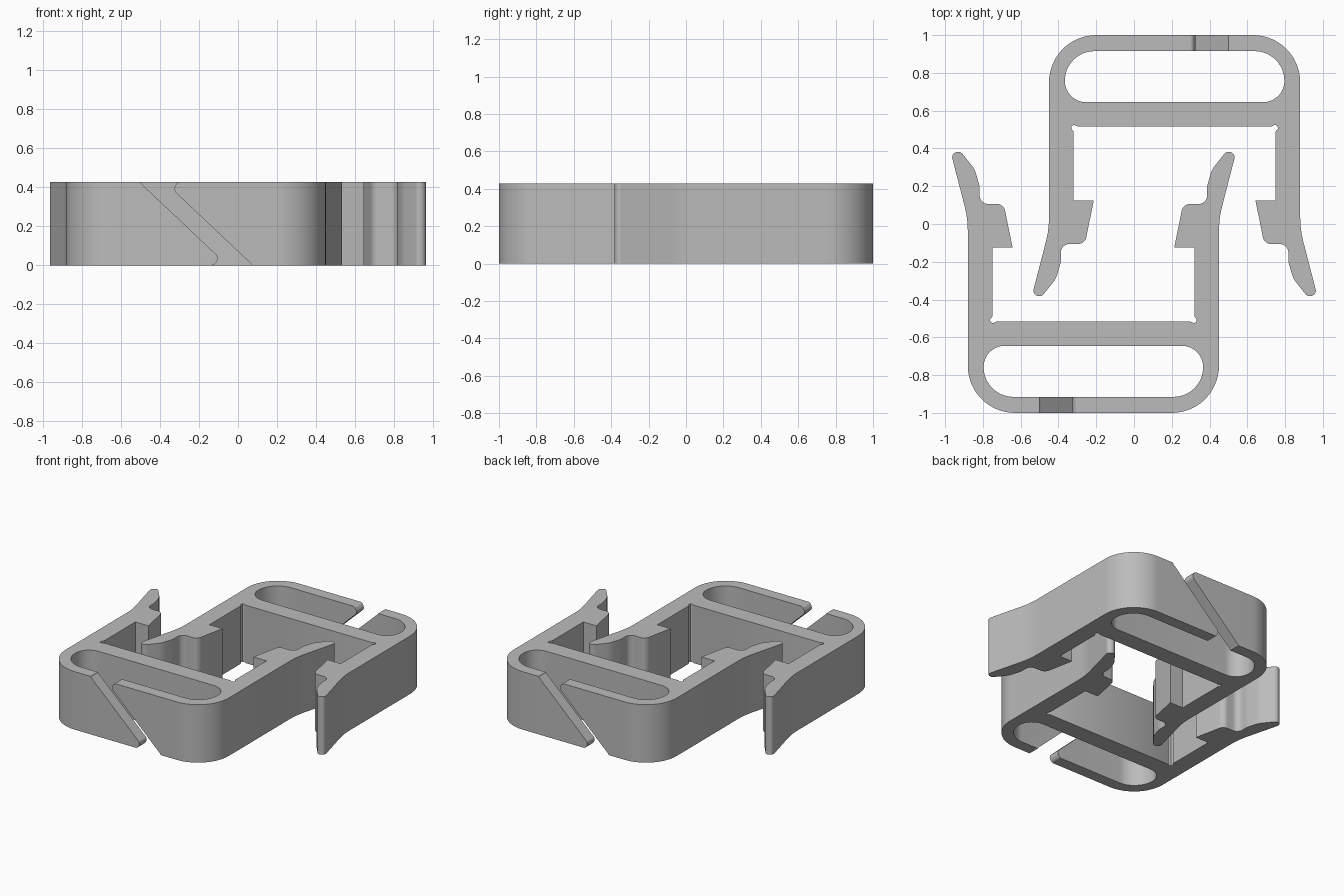
import bpy, bmesh, math
from mathutils import Vector, Matrix

HEIGHT = 0.427
OFFSET = 0.215   # each clip's middle lies this far from the centre

if "Cube" in bpy.data.objects:
    bpy.data.objects.remove(bpy.data.objects["Cube"])

grey = bpy.data.materials.new("plain grey")
grey.use_nodes = True
colour = (0.5, 0.5, 0.5, 1)
grey.diffuse_color = colour
grey.node_tree.nodes["Principled BSDF"].inputs["Base Color"].default_value = colour


def fillet(corners):
    """Turn (x, y, radius) corners into a closed outline with round arcs."""
    outline = []
    for i, (x, y, r) in enumerate(corners):
        p = Vector((x, y))
        if not r:
            outline.append(p)
            continue
        a = (Vector(corners[i - 1][:2]) - p).normalized()
        b = (Vector(corners[(i + 1) % len(corners)][:2]) - p).normalized()
        half = a.angle(b) / 2
        centre = p + (a + b).normalized() * r / math.sin(half)
        start = p + a * r / math.tan(half) - centre
        end = p + b * r / math.tan(half) - centre
        sweep = math.atan2(start.x * end.y - start.y * end.x, start.dot(end))
        steps = max(3, math.ceil(abs(sweep) / 0.11))
        for k in range(steps + 1):
            outline.append(centre + Matrix.Rotation(sweep * k / steps, 2) @ start)
    return outline


def mirrored(half):
    return half + [(-x, y, r) for x, y, r in reversed(half)]


def prism(name, outline, low, high):
    """Extrude a flat outline from z = low to z = high."""
    bm = bmesh.new()
    face = bm.faces.new([bm.verts.new((p[0], p[1], low)) for p in outline])
    top = bmesh.ops.extrude_face_region(bm, geom=[face])["geom"]
    moved = [v for v in top if isinstance(v, bmesh.types.BMVert)]
    bmesh.ops.translate(bm, verts=moved, vec=(0, 0, high - low))
    bmesh.ops.recalc_face_normals(bm, faces=bm.faces)
    mesh = bpy.data.meshes.new(name)
    bm.to_mesh(mesh)
    bm.free()
    mesh.materials.append(grey)
    obj = bpy.data.objects.new(name, mesh)
    bpy.context.collection.objects.link(obj)
    return obj


# Clip outline: loop end, arm, flared finger tab, hook and corner relief
body_half = [
    (0.665, -1.0, 0.25),
    (0.665, 0.03, 0.5),
    (0.754, 0.374, 0.03),
    (0.705, 0.386, 0.03),
    (0.628, 0.29, 0.12),
    (0.602, 0.2, 0.1),
    (0.602, 0.106, 0.045),
    (0.475, 0.106, 0.045),
    (0.428, -0.124, 0),
    (0.535, -0.124, 0),
    (0.535, -0.49, 0),
    (0.547, -0.505, 0),
    (0.545, -0.521, 0),
    (0.53, -0.524, 0),
    (0.512, -0.516, 0),
]
clip = prism("front_clip", fillet(mirrored(body_half)), 0, HEIGHT)

# Strap slot
slot_half = [(0.581, -0.915, 0.157), (0.581, -0.645, 0.112)]
slot = prism("slot_cutter", fillet(mirrored(slot_half)), -0.1, HEIGHT + 0.1)

# Slanted gap in the outer bar, same shape when turned half round
mid = HEIGHT / 2
gap_half = [(-0.35, 0.3, 0), (-0.29, mid, 0), (-0.265, 0.205, 0.03),
            (0.113, -0.165, 0.035), (0.085, -mid, 0), (0.06, -mid, 0)]
gap_half = [(-0.29, mid + 0.1, 0), (-0.29, mid, 0.04),
            (0.118, -0.172, 0.03), (0.095, -mid, 0.025), (0.06, -mid, 0),
            (0.06, -mid - 0.1, 0)]
gap = prism("gap_cutter", fillet(gap_half + [(-x, -z, r) for x, z, r in gap_half]),
            0.8, 1.1)
gap.matrix_world = Matrix.Translation((0, 0, mid)) @ Matrix.Rotation(math.pi / 2, 4, 'X')

# Cut slot and gap out of the clip
bpy.context.view_layer.update()
bpy.context.view_layer.objects.active = clip
for cutter in (slot, gap):
    cutter.hide_render = True
    mod = clip.modifiers.new(cutter.name, 'BOOLEAN')
    mod.operation = 'DIFFERENCE'
    mod.solver = 'EXACT'
    mod.object = cutter
    bpy.ops.object.modifier_apply(modifier=mod.name)
    bpy.data.objects.remove(cutter)

bpy.ops.object.select_all(action='DESELECT')
clip.select_set(True)
bpy.ops.object.shade_smooth_by_angle(angle=math.radians(25))
clip.location.x = -OFFSET

# Second clip faces the first, turned half round
back = clip.copy()
back.data = clip.data.copy()
back.name = "back_clip"
back.location.x = OFFSET
back.rotation_euler.z = math.pi
bpy.context.collection.objects.link(back)
